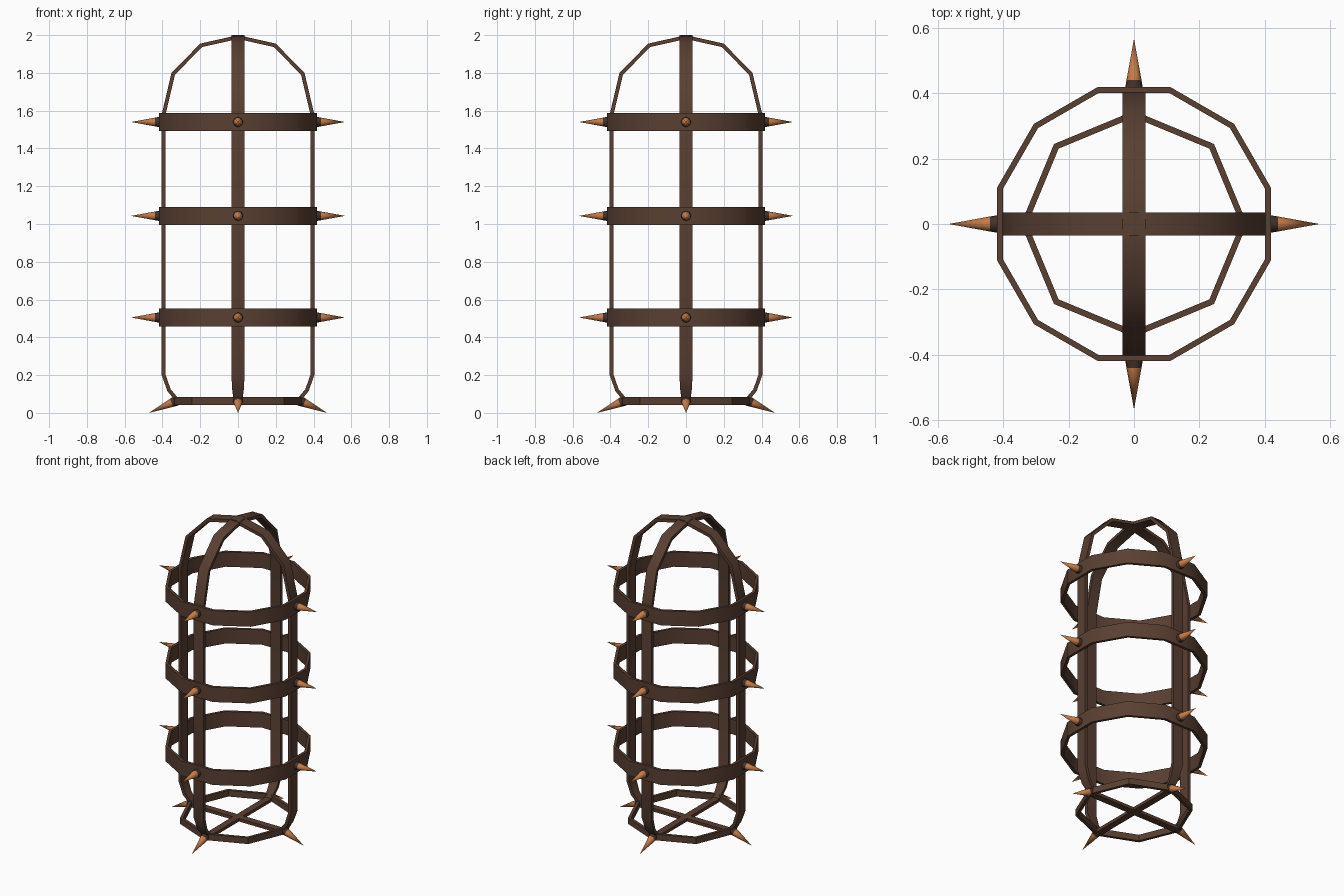
import bpy, bmesh, math
from mathutils import Vector, Matrix

if "Cube" in bpy.data.objects:
    bpy.data.objects.remove(bpy.data.objects["Cube"])


def material(name, rgb):
    m = bpy.data.materials.new(name)
    m.diffuse_color = (*rgb, 1)
    m.use_nodes = True
    m.node_tree.nodes["Principled BSDF"].inputs["Base Color"].default_value = m.diffuse_color
    return m


IRON = material("brown iron", (0.10, 0.050, 0.031))
DARK = material("dark collar", (0.055, 0.030, 0.020))
COPPER = material("copper", (0.56, 0.20, 0.065))


def finish(bm, name, mats, angle=40):
    bmesh.ops.recalc_face_normals(bm, faces=bm.faces)
    me = bpy.data.meshes.new(name)
    bm.to_mesh(me)
    bm.free()
    for m in mats:
        me.materials.append(m)
    ob = bpy.data.objects.new(name, me)
    bpy.context.collection.objects.link(ob)
    bpy.ops.object.select_all(action='DESELECT')
    ob.select_set(True)
    bpy.context.view_layer.objects.active = ob
    bpy.ops.object.shade_smooth_by_angle(angle=math.radians(angle))
    return ob


def bridge_loops(bm, sections):
    """Skin a closed sequence of four-cornered sections."""
    n = len(sections)
    for i in range(n):
        a, b = sections[i], sections[(i + 1) % n]
        for j in range(4):
            k = (j + 1) % 4
            bm.faces.new((a[j], a[k], b[k], b[j]))


def hoop(name, sides, radius, thick, z0, z1, offset=0.0):
    bm = bmesh.new()
    sections = []
    for i in range(sides):
        t = math.tau * (i + offset) / sides
        c, s = math.cos(t), math.sin(t)
        sections.append([bm.verts.new((r * c, r * s, z)) for r, z in
                         ((radius, z0), (radius, z1), (radius - thick, z1), (radius - thick, z0))])
    bridge_loops(bm, sections)
    return finish(bm, name, [IRON])


def strap(name, turn):
    # half of the closed outline: x, z, half width
    half = [(0.323, 0.045, 0.022), (0.338, 0.072, 0.024), (0.374, 0.115, 0.030),
            (0.404, 0.20, 0.035), (0.404, 1.58, 0.035), (0.352, 1.80, 0.035),
            (0.20, 1.955, 0.035)]
    path = half + [(0, 2.0, 0.035)] + [(-x, z, w) for x, z, w in reversed(half)]
    thick = 0.02
    bm = bmesh.new()
    rot = Matrix.Rotation(turn, 3, 'Z')
    sections = []
    n = len(path)
    for i, (x, z, w) in enumerate(path):
        p = Vector((x, z))
        d0 = (p - Vector(path[i - 1][:2])).normalized()
        d1 = (Vector(path[(i + 1) % n][:2]) - p).normalized()
        n0, n1 = Vector((-d0.y, d0.x)), Vector((-d1.y, d1.x))
        m = (n0 + n1).normalized()
        q = p + m * thick / m.dot(n0)   # mitred inner point
        sections.append([bm.verts.new(rot @ Vector(c)) for c in
                         ((p.x, -w, p.y), (p.x, w, p.y), (q.x, w, q.y), (q.x, -w, q.y))])
    bridge_loops(bm, sections)
    return finish(bm, name, [IRON])


def spike(name, base, tip, turn):
    rot = Matrix.Rotation(turn, 3, 'Z')
    a, b = rot @ Vector(base), rot @ Vector(tip)
    axis = (b - a).normalized()
    side = Vector((0, 0, 1)).cross(axis).normalized()
    up = axis.cross(side)
    sides, r, split = 8, 0.028, 0.18
    bm = bmesh.new()
    rings = []
    for f in (0, split):
        rings.append([bm.verts.new(a.lerp(b, f) + r * (1 - f) *
                      (side * math.cos(math.tau * i / sides) + up * math.sin(math.tau * i / sides)))
                      for i in range(sides)])
    point = bm.verts.new(b)
    bm.faces.new(rings[0])
    for i in range(sides):
        k = (i + 1) % sides
        bm.faces.new((rings[0][i], rings[0][k], rings[1][k], rings[1][i]))
        bm.faces.new((rings[1][i], rings[1][k], point)).material_index = 1
    return finish(bm, name, [DARK, COPPER], 50)


# Two closed straps crossing at the dome and under the floor
strap("side_strap", 0)
strap("front_back_strap", math.pi / 2)

# Three wide hoops and the small floor hoop
levels = {"lower": 0.505, "middle": 1.043, "upper": 1.54}
for label, z in levels.items():
    hoop(label + "_hoop", 12, 0.433, 0.018, z - 0.048, z + 0.048, 0.5)
hoop("floor_hoop", 8, 0.346, 0.02, 0.043, 0.083)

# Spikes on each strap at every hoop
for q, where in enumerate(("right", "back", "left", "front")):
    turn = q * math.pi / 2
    for label, z in levels.items():
        spike(f"{label}_{where}_spike", (0.412, 0, z), (0.567, 0, z), turn)
    spike(f"floor_{where}_spike", (0.325, 0, 0.065), (0.472, 0, 0.0), turn)
